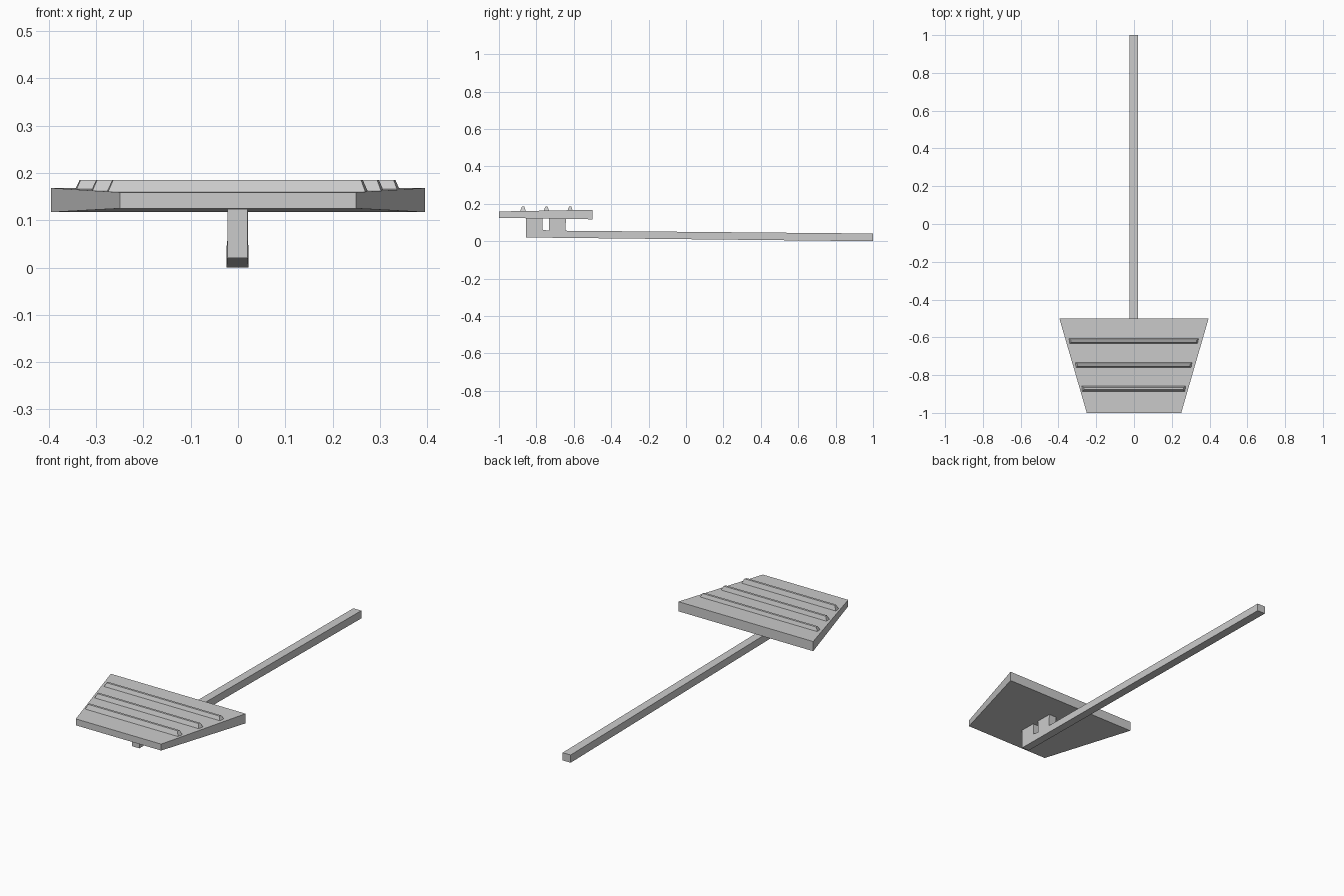
import bpy, bmesh

if "Cube" in bpy.data.objects:
    bpy.data.objects.remove(bpy.data.objects["Cube"])


def make_object(name, bm):
    bmesh.ops.recalc_face_normals(bm, faces=bm.faces)
    mesh = bpy.data.meshes.new(name)
    bm.to_mesh(mesh)
    bm.free()
    obj = bpy.data.objects.new(name, mesh)
    bpy.context.collection.objects.link(obj)
    return obj


def loft(name, loop_a, loop_b):
    """Solid between two matching outlines."""
    bm = bmesh.new()
    a = [bm.verts.new(p) for p in loop_a]
    b = [bm.verts.new(p) for p in loop_b]
    bm.faces.new(a)
    bm.faces.new(b[::-1])
    n = len(a)
    for i in range(n):
        j = (i + 1) % n
        bm.faces.new((a[i], b[i], b[j], a[j]))
    return make_object(name, bm)


# Tapered blade, wider and thicker toward the handle
def blade_section(y, half_width, z0, z1):
    return [(-half_width, y, z0), (half_width, y, z0),
            (half_width, y, z1), (-half_width, y, z1)]


loft("blade", blade_section(-1.0, 0.25, 0.125, 0.159),
     blade_section(-0.5, 0.395, 0.117, 0.168))


# Raised ribs: bevelled strips across the blade
def rib_outline(y, half_length, half_depth, z, skew):
    return [(-half_length - skew, y - half_depth, z), (half_length - skew, y - half_depth, z),
            (half_length + skew, y + half_depth, z), (-half_length + skew * -2, y + half_depth, z)]


for i, (y, half_length) in enumerate([(-0.872, 0.274), (-0.747, 0.308), (-0.62, 0.343)]):
    loft(f"rib_{i + 1}", rib_outline(y, half_length, 0.017, 0.155, 0.003),
         rib_outline(y + 0.001, half_length - 0.012, 0.006, 0.185, 0.002))

# Handle with two upright supports, drawn as a side profile (y, z)
profile = [(-0.855, 0.02), (1.0, 0.0), (1.0, 0.041), (-0.645, 0.056),
           (-0.645, 0.08), (-0.639, 0.128), (-0.732, 0.128), (-0.732, 0.056),
           (-0.75, 0.059), (-0.768, 0.062), (-0.768, 0.128), (-0.855, 0.128)]


def handle_side(sign):
    # The handle grows very slightly wider toward its far end
    return [(-0.001 + sign * (0.0215 + 0.001 * (y + 0.855)), y, z) for y, z in profile]


loft("handle", handle_side(-1), handle_side(1))
